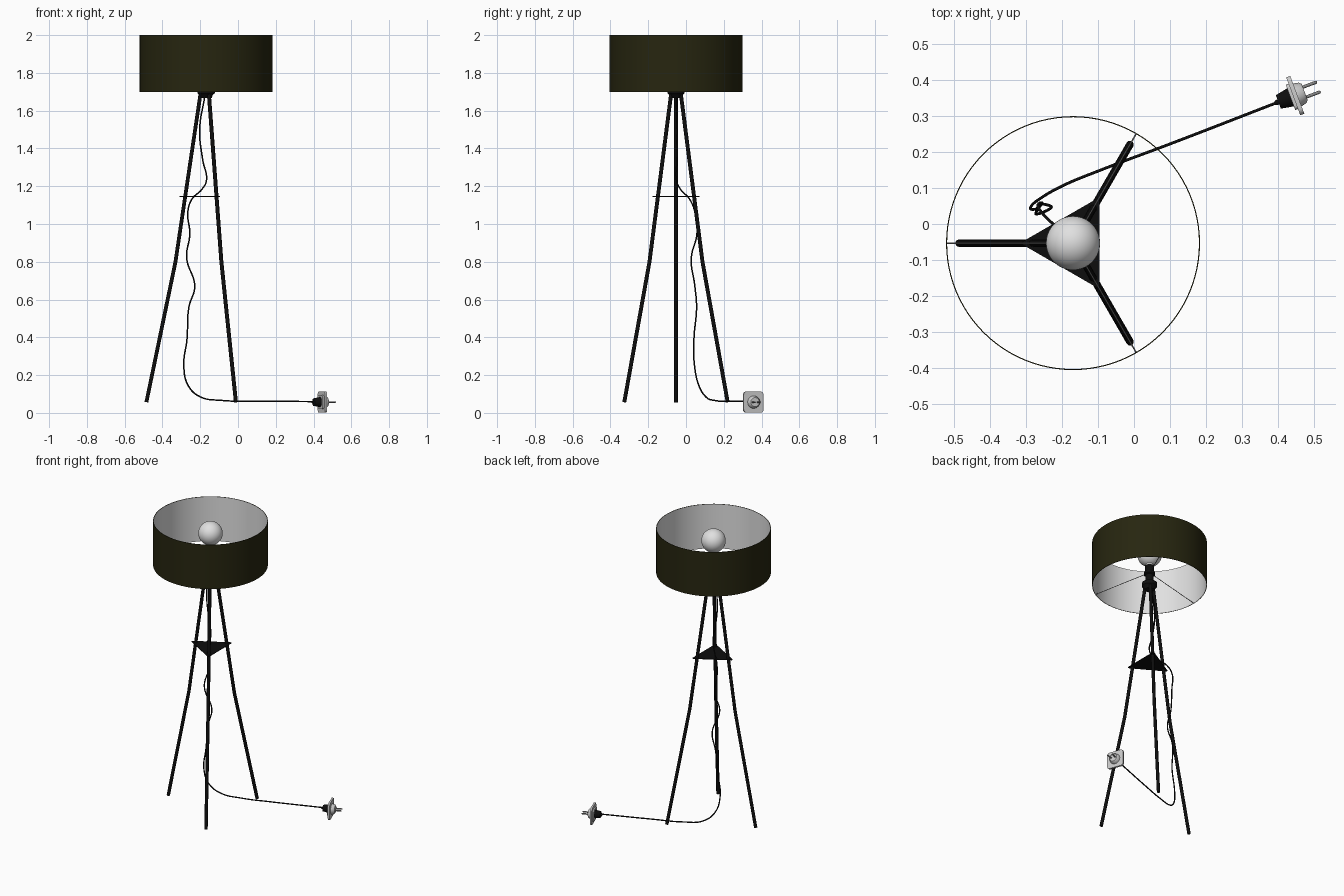
import bpy, bmesh, math
from mathutils import Vector, Matrix

cube = bpy.data.objects.get("Cube")
if cube:
    bpy.data.objects.remove(cube, do_unlink=True)

CX, CY = -0.169, -0.053          # lamp axis
ANGLES = [math.radians(a) for a in (60, 180, 300)]


def material(name, color):
    m = bpy.data.materials.new(name)
    m.use_nodes = True
    m.diffuse_color = (*color, 1)
    m.node_tree.nodes["Principled BSDF"].inputs["Base Color"].default_value = (*color, 1)
    return m


BLACK = material("black", (0.004, 0.004, 0.004))
OLIVE = material("dark olive", (0.02, 0.019, 0.005))
WHITE = material("white", (0.75, 0.75, 0.75))
GREY = material("light grey", (0.6, 0.6, 0.6))
METAL = material("grey metal", (0.25, 0.25, 0.25))


def finish(name, bm, mats, matrix=None, smooth=True):
    bmesh.ops.recalc_face_normals(bm, faces=bm.faces)
    mesh = bpy.data.meshes.new(name)
    bm.to_mesh(mesh)
    bm.free()
    ob = bpy.data.objects.new(name, mesh)
    bpy.context.collection.objects.link(ob)
    for m in mats:
        mesh.materials.append(m)
    if matrix:
        ob.matrix_world = matrix
    if smooth:
        bpy.ops.object.select_all(action='DESELECT')
        ob.select_set(True)
        bpy.context.view_layer.objects.active = ob
        bpy.ops.object.shade_smooth_by_angle(angle=math.radians(40))
    return ob


def lathe(profile, segments=32, closed=False):
    """Spin a (radius, z) profile around the local z axis."""
    bm = bmesh.new()
    verts = [bm.verts.new((r, 0, z)) for r, z in profile]
    pairs = list(zip(verts, verts[1:] + verts[:1]))
    edges = [bm.edges.new(p) for p in (pairs if closed else pairs[:-1])]
    bmesh.ops.spin(bm, geom=verts + edges, cent=(0, 0, 0), axis=(0, 0, 1),
                   angle=math.tau, steps=segments, use_merge=True)
    bmesh.ops.remove_doubles(bm, verts=bm.verts, dist=1e-5)
    return bm


def tube(name, points, radius, mat, smooth_path=False):
    """Round tube along a path, turned into a mesh."""
    cu = bpy.data.curves.new(name, 'CURVE')
    cu.dimensions = '3D'
    cu.bevel_depth, cu.bevel_resolution, cu.use_fill_caps = radius, 3, True
    if smooth_path:
        cu.resolution_u = 8
        sp = cu.splines.new('BEZIER')
        sp.bezier_points.add(len(points) - 1)
        for bp, p in zip(sp.bezier_points, points):
            bp.co = p
            bp.handle_left_type = bp.handle_right_type = 'AUTO'
    else:
        sp = cu.splines.new('POLY')
        sp.points.add(len(points) - 1)
        for sp_p, p in zip(sp.points, points):
            sp_p.co = (*p, 1)
    cu.materials.append(mat)
    ob = bpy.data.objects.new(name, cu)
    bpy.context.collection.objects.link(ob)
    bpy.ops.object.select_all(action='DESELECT')
    ob.select_set(True)
    bpy.context.view_layer.objects.active = ob
    bpy.ops.object.convert(target='MESH')
    bpy.ops.object.shade_smooth_by_angle(angle=math.radians(40))


def polar(angle, r, z):
    return (CX + r * math.cos(angle), CY + r * math.sin(angle), z)


axis = Matrix.Translation((CX, CY, 0))

# Drum shade: olive outside and rim, white lining
R = 0.352
bm = lathe([(R, 1.7), (R, 2.0), (R - 0.003, 2.0), (R - 0.003, 1.7)], 96, closed=True)
for f in bm.faces:
    c = f.calc_center_median()
    f.material_index = 1 if 1.75 < c.z < 1.95 and c.xy.length < R - 0.002 else 0
finish("shade", bm, [OLIVE, WHITE], axis)

# Bulb: globe with a short neck
globe = [(0.075 * math.sin(t), 1.915 + 0.075 * math.cos(t))
         for t in (math.radians(160) * i / 20 for i in range(21))]
finish("bulb", lathe(globe + [(0.024, 1.82), (0, 1.82)], 40), [WHITE], axis)

# Socket and leg hub
finish("socket", lathe([(0, 1.835), (0.028, 1.835), (0.028, 1.79), (0.035, 1.79), (0.035, 1.775),
                        (0.024, 1.77), (0.024, 1.71), (0, 1.71)]), [BLACK], axis)
finish("leg_hub", lathe([(0, 1.715), (0.046, 1.715), (0.046, 1.692), (0.036, 1.685),
                         (0.03, 1.668), (0, 1.668)]), [BLACK], axis)

# Legs and shade arms
for i, a in enumerate(ANGLES, 1):
    tube(f"leg_{i}", [polar(a, 0.028, 1.7), polar(a, 0.162, 0.8), polar(a, 0.316, 0.057)],
         0.0105, BLACK)
    tube(f"shade_arm_{i}", [polar(a, 0.02, 1.785), polar(a, R - 0.002, 1.706)], 0.002, METAL)

# Triangular brace plate with slightly clipped corners
bm = bmesh.new()
ring = [bm.verts.new((0.14 * math.cos(a + d), 0.14 * math.sin(a + d), 1.143))
        for a in ANGLES for d in (-0.03, 0.03)]
plate = bm.faces.new(ring)
top = bmesh.ops.extrude_face_region(bm, geom=[plate])["geom"]
bmesh.ops.translate(bm, verts=[v for v in top if isinstance(v, bmesh.types.BMVert)],
                    vec=(0, 0, 0.004))
finish("brace_plate", bm, [BLACK], axis, smooth=False)

# Power cord
cord = [(-0.175, -0.05, 1.68), (-0.203, -0.045, 1.5), (-0.187, -0.048, 1.34),
        (-0.167, -0.05, 1.23), (-0.19, -0.03, 1.185), (-0.245, 0.02, 1.13),
        (-0.266, 0.048, 1.06), (-0.255, 0.058, 0.95), (-0.272, 0.028, 0.82),
        (-0.229, 0.047, 0.67), (-0.26, 0.056, 0.56), (-0.27, 0.042, 0.39),
        (-0.287, 0.045, 0.25), (-0.264, 0.068, 0.145), (-0.2, 0.105, 0.085),
        (-0.086, 0.152, 0.066), (0.1, 0.222, 0.062), (0.4, 0.338, 0.06)]
tube("power_cord", cord, 0.004, BLACK, smooth_path=True)

# Plug: local z runs along the cord direction, towards the pins
turn = math.radians(20.5)
u = Vector((math.cos(turn), math.sin(turn), 0))
side = Vector((-math.sin(turn), math.cos(turn), 0))
plug = Matrix((side, (0, 0, 1), u)).transposed().to_4x4()
plug.translation = (0.447, 0.356, 0.057)

finish("plug_grip", lathe([(0, -0.06), (0.006, -0.06), (0.008, -0.05), (0.02, -0.05),
                           (0.027, -0.012), (0.027, 0), (0, 0)], 24), [BLACK], plug)


def rounded_plate(name, size, z0, z1, mat):
    bm = bmesh.new()
    bmesh.ops.create_cube(bm, size=1)
    bmesh.ops.scale(bm, vec=(size, size, z1 - z0), verts=bm.verts)
    bmesh.ops.translate(bm, vec=(0, 0, (z0 + z1) / 2), verts=bm.verts)
    corners = [e for e in bm.edges if abs(e.verts[0].co.z - e.verts[1].co.z) > 1e-4]
    bmesh.ops.bevel(bm, geom=corners, offset=size * 0.15, segments=4, profile=0.5,
                    affect='EDGES')
    finish(name, bm, [mat], plug)


rounded_plate("plug_flange", 0.112, -0.006, 0.006, GREY)
rounded_plate("plug_back", 0.075, -0.014, -0.006, GREY)
finish("plug_face", lathe([(0, 0.028), (0.024, 0.028), (0.03, 0.022), (0.034, 0.005),
                           (0, 0.005)]), [GREY], plug)
for i, s in enumerate((-1, 1), 1):
    pin = lathe([(0, 0.02), (0.0045, 0.02), (0.0045, 0.066), (0.002, 0.07), (0, 0.07)], 12)
    finish(f"plug_pin_{i}", pin, [METAL], plug @ Matrix.Translation((s * 0.0145, 0, 0)))
